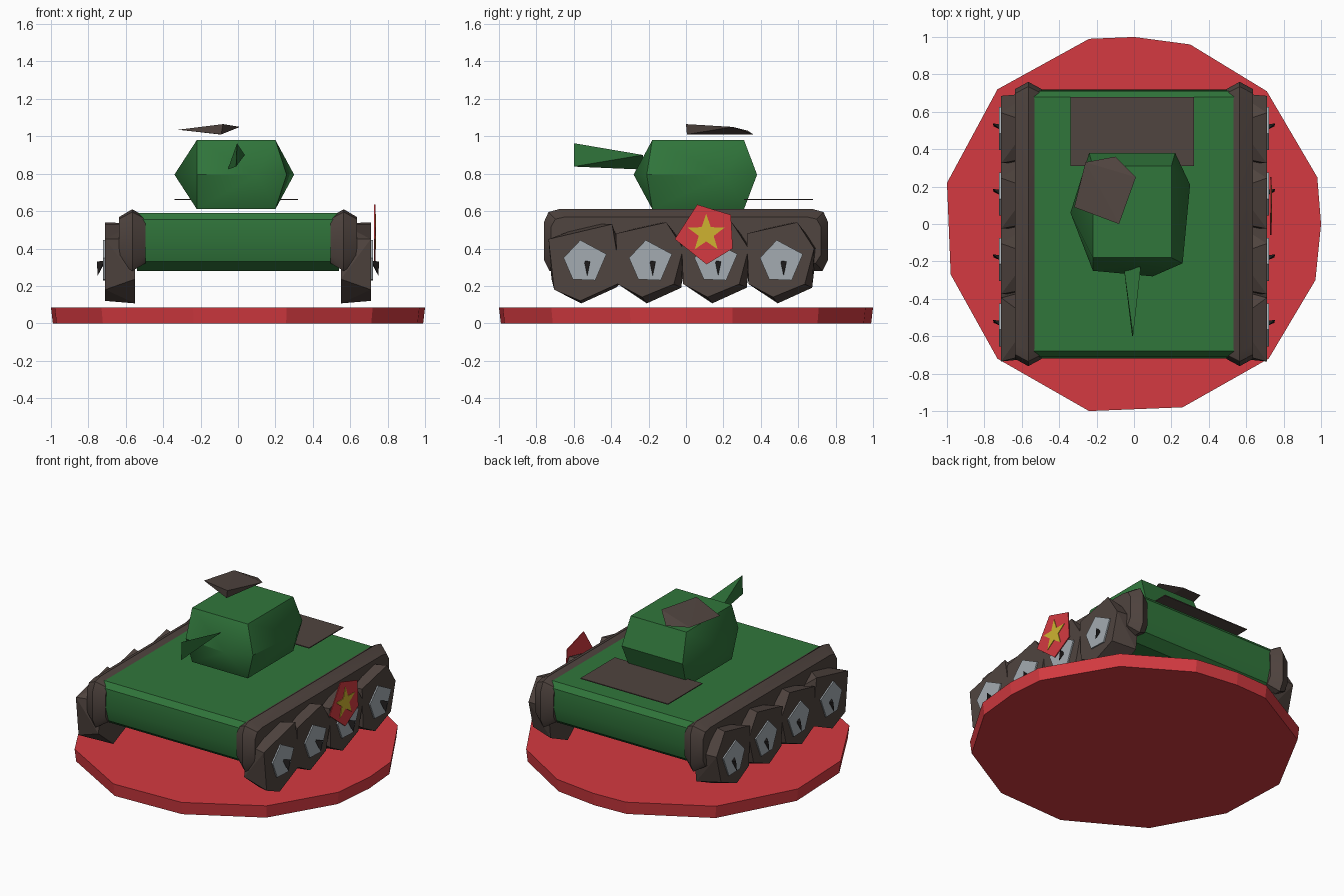
import bpy, bmesh
from math import sin, cos, pi, radians

cube = bpy.data.objects.get("Cube")
if cube:
    bpy.data.objects.remove(cube, do_unlink=True)


def material(name, r, g, b):
    m = bpy.data.materials.new(name)
    m.use_nodes = True
    m.diffuse_color = (r, g, b, 1)
    m.node_tree.nodes["Principled BSDF"].inputs["Base Color"].default_value = (r, g, b, 1)
    return m


GREEN = material("army green", .03, .18, .044)
RED = material("red", .66, .042, .052)
BROWN = material("dark brown", .08, .058, .05)
SILVER = material("silver grey", .37, .41, .44)
YELLOW = material("yellow", .62, .45, .03)
BLACK = material("black", .014, .012, .012)


def finish(name, bm, mat, smooth=0):
    bmesh.ops.recalc_face_normals(bm, faces=bm.faces)
    me = bpy.data.meshes.new(name)
    bm.to_mesh(me)
    bm.free()
    me.materials.append(mat)
    if smooth:
        me.shade_smooth()
        me.set_sharp_from_angle(angle=radians(smooth))
    ob = bpy.data.objects.new(name, me)
    bpy.context.collection.objects.link(ob)
    return ob


def solid(name, points, mat, smooth=0):
    """Convex faceted solid around the given points."""
    bm = bmesh.new()
    for p in points:
        bm.verts.new(p)
    res = bmesh.ops.convex_hull(bm, input=bm.verts)
    loose = [v for v in bm.verts if not v.link_faces]
    bmesh.ops.delete(bm, geom=loose, context='VERTS')
    bmesh.ops.dissolve_limit(bm, angle_limit=radians(2), verts=bm.verts, edges=bm.edges)
    return finish(name, bm, mat, smooth)


def side_ring(x, outline):
    return [(x, y, z) for y, z in outline]


def level_ring(z, outline):
    return [(x, y, z) for x, y in outline]


def side_plate(name, x, thick, outline, mat):
    """Thin plate with a y-z outline, facing sideways."""
    bm = bmesh.new()
    face = bm.faces.new([bm.verts.new(p) for p in side_ring(x, outline)])
    ext = bmesh.ops.extrude_face_region(bm, geom=[face], use_keep_orig=True)
    for v in ext["geom"]:
        if isinstance(v, bmesh.types.BMVert):
            v.co.x += thick
    return finish(name, bm, mat)


# Round display base
base = [(-.24, .99), (0, 1), (.3, .96), (.71, .71), (.98, .25), (1, 0), (.97, -.3),
        (.72, -.72), (.26, -.98), (-.24, -1), (-.73, -.72), (-.98, -.27), (-1, .22), (-.73, .72)]
solid("display_base", level_ring(.085, base) + level_ring(0, [(x * .99, y * .99) for x, y in base]), RED)

# Hull with rounded nose and tail
half = [(.68, .59), (.71, .555), (.72, .43), (.69, .33), (.62, .28)]
hull = half + [(-y, z) for y, z in half]
solid("hull", side_ring(-.54, hull) + side_ring(.54, hull), GREEN, 35)

# Turret: top, waist and bottom rings
waist = [(-.24, .38), (.22, .38), (.30, .21), (.26, -.21), (.10, -.28), (-.22, -.25), (-.34, .06)]
cap = [(-.22, .31), (.20, .31), (.20, -.18), (-.22, -.18)]
solid("turret", level_ring(.98, cap) + level_ring(.795, waist) + level_ring(.61, cap), GREEN, 35)

# Gun barrel, a twisted wedge
solid("gun_barrel", [(-.005, -.6, .963), (-.01, -.6, .838), (.036, -.23, .9), (-.055, -.23, .822)], GREEN)

# Hatch lid above the turret, tilted
solid("hatch", [(-.32, .09, 1.035), (-.08, 0, 1.065), (.01, .25, 1.05),
                (-.10, .36, 1.01), (-.26, .33, 1.03), (-.09, .005, 1.01)], BROWN)

# Engine deck plate
solid("engine_plate", [(x, y, z) for x in (-.34, .32) for y in (.31, .68) for z in (.658, .664)], BROWN)

# Tracks, wheels and hubs on both sides
track_half = [(.68, .61), (.735, .595), (.76, .54), (.76, .34), (.73, .28)]
track = track_half + [(-y, z) for y, z in track_half]
track_in = [(y * .95, .445 + (z - .445) * .75) for y, z in track]
wheel_a = [(-.2, .45), (.14, .53), (.19, .22), (-.03, .12), (-.17, .18)]
wheel_b = [(-.19, .48), (.08, .54), (.17, .4), (.12, .21), (-.05, .14), (-.18, .21)]
hub = [(-.12, .35), (-.03, .445), (.11, .37), (.05, .23), (-.07, .235)]
back = [(.2 * cos(a * pi / 3 + .4), .32 + .215 * sin(a * pi / 3 + .4)) for a in range(6)]

for side, s in (("left", 1), ("right", -1)):
    solid(side + "_track", side_ring(s * .565, track) + side_ring(s * .495, track_in)
          + side_ring(s * .635, track_in), BROWN, 35)
    for i in range(4):
        c = -.535 + .35 * i

        def at(outline):
            return [(y + c, z) for y, z in outline]

        tag = f"{side}_%s_{i + 1}"
        front = wheel_b if i % 2 else wheel_a
        if i == 2:
            front = wheel_b
        solid(tag % "wheel", side_ring(s * .71, at(front)) + side_ring(s * .55, at(back)), BROWN)
        side_plate(tag % "hub", s * .712, s * .009, at(hub), SILVER)
        y = c + .005
        solid(tag % "axle_pin", [(s * .715, y - .015, .335), (s * .755, y + .018, .33),
                                 (s * .75, y + .002, .255), (s * .715, y + .012, .32)], BLACK)

# Pennant with a star on the left side
side_plate("pennant", .728, .006, [(.06, .635), (.24, .58), (.25, .40), (.11, .315), (-.06, .45)], RED)
star = []
for k in range(10):
    r, a = (.042 if k % 2 else .105), pi / 2 + k * pi / 5
    star.append((.108 + r * cos(a), .48 + r * sin(a)))
side_plate("pennant_star", .734, .004, star, YELLOW)
